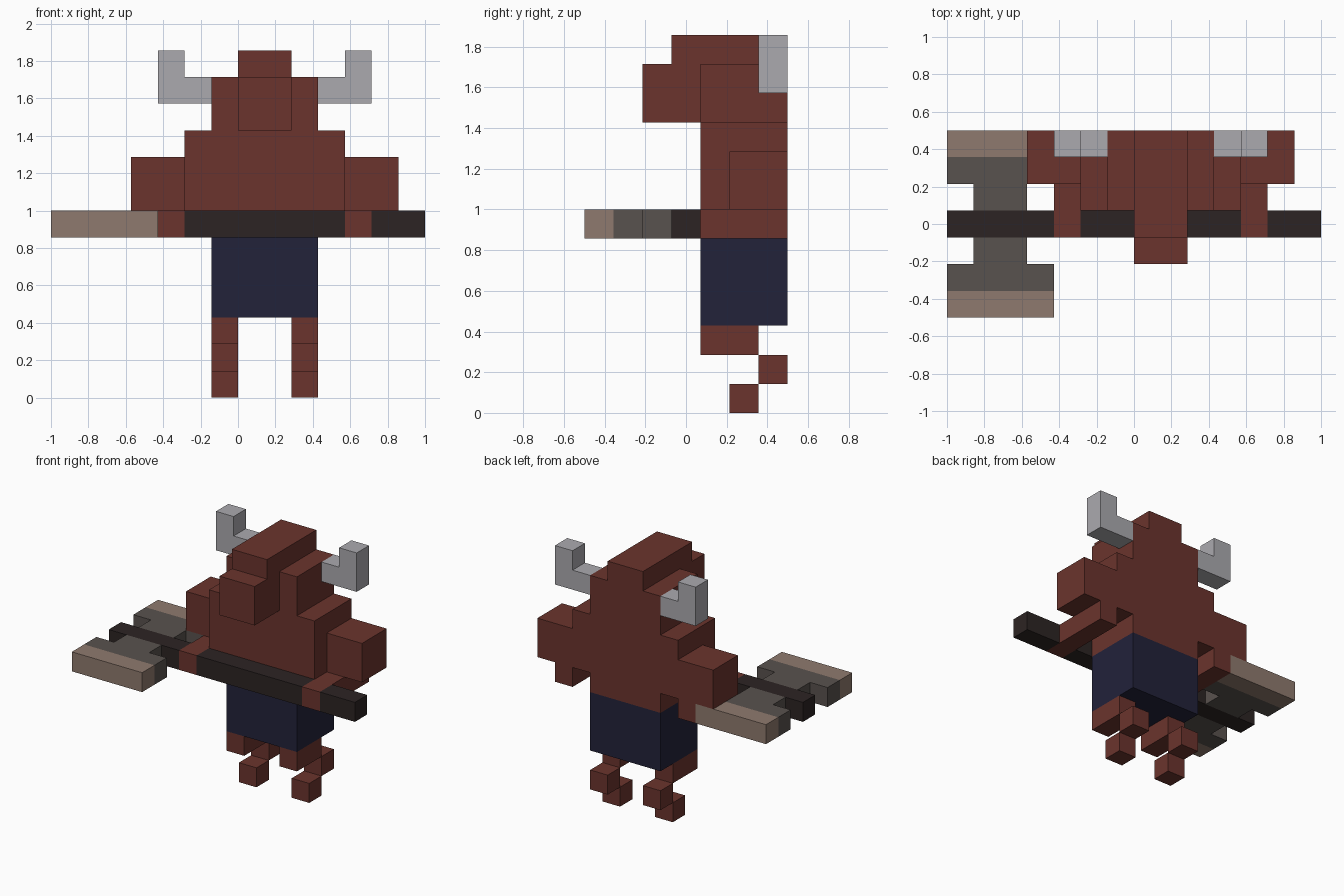
import bpy
import bmesh

if "Cube" in bpy.data.objects:
    bpy.data.objects.remove(bpy.data.objects["Cube"])

U = 1 / 7    # size of one block
MID = 1      # the body's mirror plane, in blocks along x
BACK = 3.5   # plane of the back, in blocks along y


def material(name, rgb):
    """Make a flat material from 0-255 screen values."""
    linear = [((c / 255 + 0.055) / 1.055) ** 2.4 for c in rgb] + [1]
    mat = bpy.data.materials.new(name)
    mat.use_nodes = True
    mat.diffuse_color = linear
    bsdf = mat.node_tree.nodes["Principled BSDF"]
    bsdf.inputs["Base Color"].default_value = linear
    bsdf.inputs["Roughness"].default_value = 0.9
    return mat


HIDE = material("brown hide", (107, 52, 45))
CLOTH = material("navy cloth", (34, 34, 58))
HORN = material("pale grey horn", (171, 170, 175))
WOOD = material("dark handle", (44, 36, 35))
IRON = material("grey iron", (89, 82, 78))
EDGE = material("tan blade edge", (143, 122, 110))


def prism(name, profile, axis, lo, hi, mat):
    """Extrude a flat profile along an axis between lo and hi (in blocks)."""
    i = "xyz".index(axis)
    bm = bmesh.new()
    verts = []
    for point in profile:
        co = list(point)
        co.insert(i, lo)
        verts.append(bm.verts.new([c * U for c in co]))
    base = bm.faces.new(verts)
    grown = bmesh.ops.extrude_face_region(bm, geom=[base], use_keep_orig=True)
    for v in grown["geom"]:
        if isinstance(v, bmesh.types.BMVert):
            v.co[i] = hi * U
    bmesh.ops.recalc_face_normals(bm, faces=bm.faces)
    mesh = bpy.data.meshes.new(name)
    bm.to_mesh(mesh)
    bm.free()
    mesh.materials.append(mat)
    obj = bpy.data.objects.new(name, mesh)
    bpy.context.collection.objects.link(obj)
    return obj


def box(name, x, y, z, mat):
    corners = [(x[0], y[0]), (x[1], y[0]), (x[1], y[1]), (x[0], y[1])]
    return prism(name, corners, "z", z[0], z[1], mat)


# Body: stepped outline of waist, chest, head and crest, mirrored
half = [(2, 6), (2, 7), (3, 7), (3, 10), (2, 10), (2, 12), (1, 12), (1, 13)]
outline = [(MID + w, z) for w, z in half] + [(MID - w, z) for w, z in reversed(half)]
prism("body_and_head", outline, "y", 0.5, BACK, HIDE)

# Snout with the overhanging brow
snout = [(0.5, 10), (-1.5, 10), (-1.5, 12), (-0.5, 12), (-0.5, 13), (0.5, 13)]
prism("snout", snout, "x", 0, 2, HIDE)

# Kilt
box("kilt", (-1, 3), (0.5, BACK), (3, 6), CLOTH)

# Paired parts
for side, s in (("left", 1), ("right", -1)):
    def span(a, b):
        return sorted((MID + s * a, MID + s * b))

    horn = [(2, 11), (4, 11), (4, 13), (3, 13), (3, 12), (2, 12)]
    prism(side + "_horn", [(MID + s * w, z) for w, z in horn], "y", 2.5, BACK, HORN)
    box(side + "_upper_arm", span(3, 5), (1.5, BACK), (7, 9), HIDE)
    box(side + "_forearm", span(3, 4), (-0.5, BACK), (6, 7), HIDE)
    box(side + "_thigh", span(1, 2), (0.5, 2.5), (2, 3), HIDE)
    box(side + "_hock", span(1, 2), (2.5, BACK), (1, 2), HIDE)
    box(side + "_hoof", span(1, 2), (1.5, 2.5), (0, 1), HIDE)

# Axe handle, interrupted by the fists
for name, x in (("end", (-7, -3)), ("middle", (-2, 4)), ("butt", (5, 7))):
    box("axe_handle_" + name, x, (-0.5, 0.5), (6, 7), WOOD)

# Double axe head, mirrored front to back
blade = [(-7, 2.5), (-3, 2.5), (-3, 1.5), (-4, 1.5),
         (-4, 0.5), (-6, 0.5), (-6, 1.5), (-7, 1.5)]
for side, s in (("back", 1), ("front", -1)):
    prism(side + "_axe_blade", [(x, s * y) for x, y in blade], "z", 6, 7, IRON)
    box(side + "_axe_edge", (-7, -3), sorted((s * 2.5, s * BACK)), (6, 7), EDGE)
